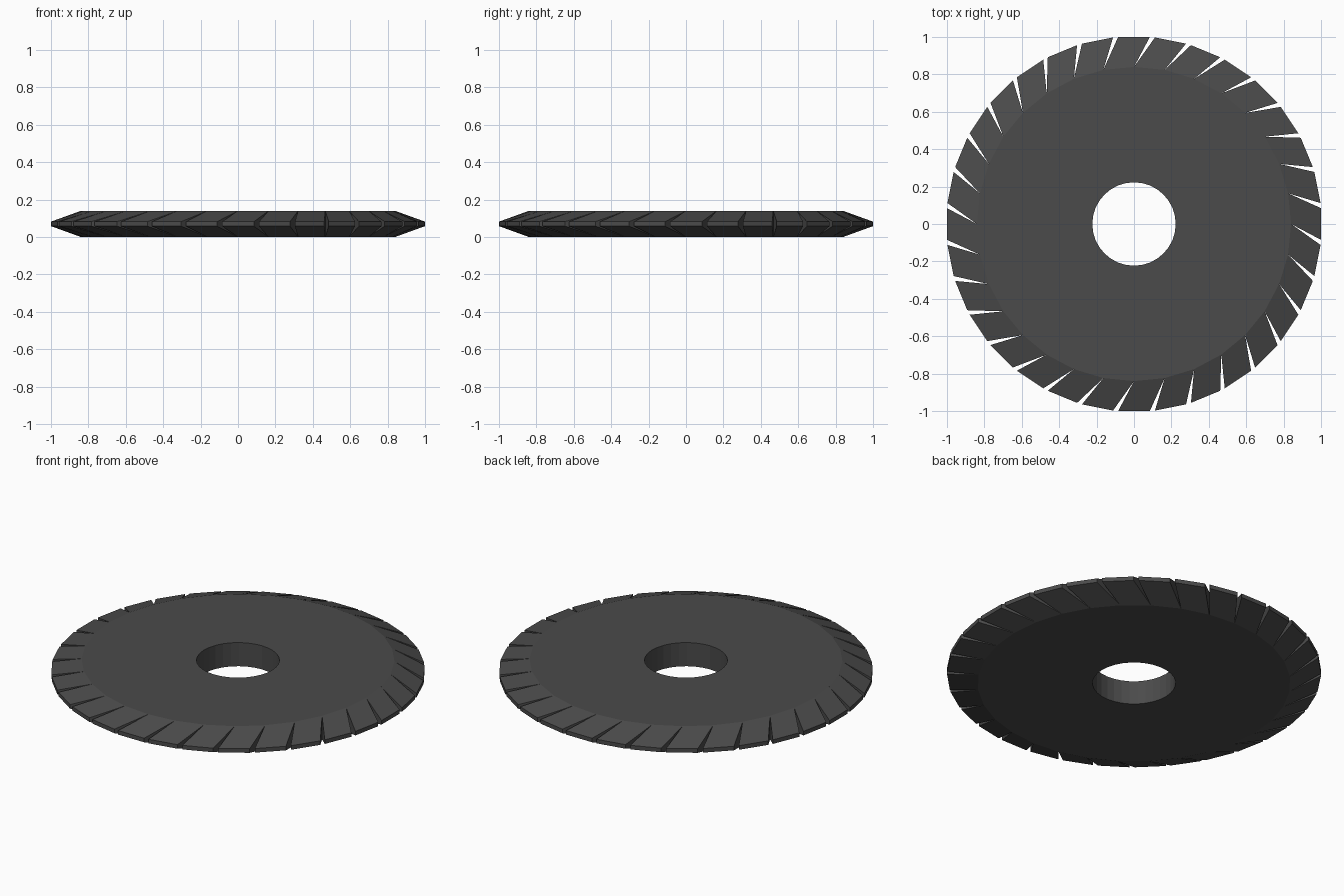
import bpy, bmesh
from math import sin, cos, radians

if "Cube" in bpy.data.objects:
    bpy.data.objects.remove(bpy.data.objects["Cube"])

TEETH = 32
STEP = 360 / TEETH
GAP = 0.78                    # half slit width at the rim, degrees
H, RIM_LO, RIM_HI = 0.14, 0.058, 0.082
R_HOLE, R_FLAT = 0.223, 0.84
R_RIM = 1 / cos(radians(STEP / 2 - GAP))

bm = bmesh.new()


def pt(r, deg, z):
    return bm.verts.new((r * cos(radians(deg)), r * sin(radians(deg)), z))


def ring(r, z):
    return [pt(r, i * STEP, z) for i in range(TEETH)]


hole_t, hole_b = ring(R_HOLE, H), ring(R_HOLE, 0)
flat_t, flat_b = ring(R_FLAT, H), ring(R_FLAT, 0)

for i in range(TEETH):
    j = (i + 1) % TEETH
    # flat disc faces and bore wall
    bm.faces.new((hole_t[i], flat_t[i], flat_t[j], hole_t[j]))
    bm.faces.new((hole_b[j], flat_b[j], flat_b[i], hole_b[i]))
    bm.faces.new((hole_b[i], hole_t[i], hole_t[j], hole_b[j]))
    # raked, tapered tooth: its rim edge trails the root by half a step
    a, b = i * STEP - STEP / 2 + GAP, i * STEP + STEP / 2 - GAP
    at, bt = pt(R_RIM, a, RIM_HI), pt(R_RIM, b, RIM_HI)
    ab, bb = pt(R_RIM, a, RIM_LO), pt(R_RIM, b, RIM_LO)
    bm.faces.new((flat_t[i], at, bt, flat_t[j]))
    bm.faces.new((flat_b[j], bb, ab, flat_b[i]))
    bm.faces.new((at, ab, bb, bt))
    bm.faces.new((flat_t[i], flat_b[i], ab, at))
    bm.faces.new((flat_t[j], bt, bb, flat_b[j]))

mesh = bpy.data.meshes.new("cutter_disc")
bm.to_mesh(mesh)
bm.free()
disc = bpy.data.objects.new("cutter_disc", mesh)
bpy.context.collection.objects.link(disc)

# dark steel
mat = bpy.data.materials.new("dark_steel")
mat.diffuse_color = (0.07, 0.07, 0.07, 1)
mat.use_nodes = True
mat.node_tree.nodes["Principled BSDF"].inputs["Base Color"].default_value = mat.diffuse_color
mesh.materials.append(mat)
